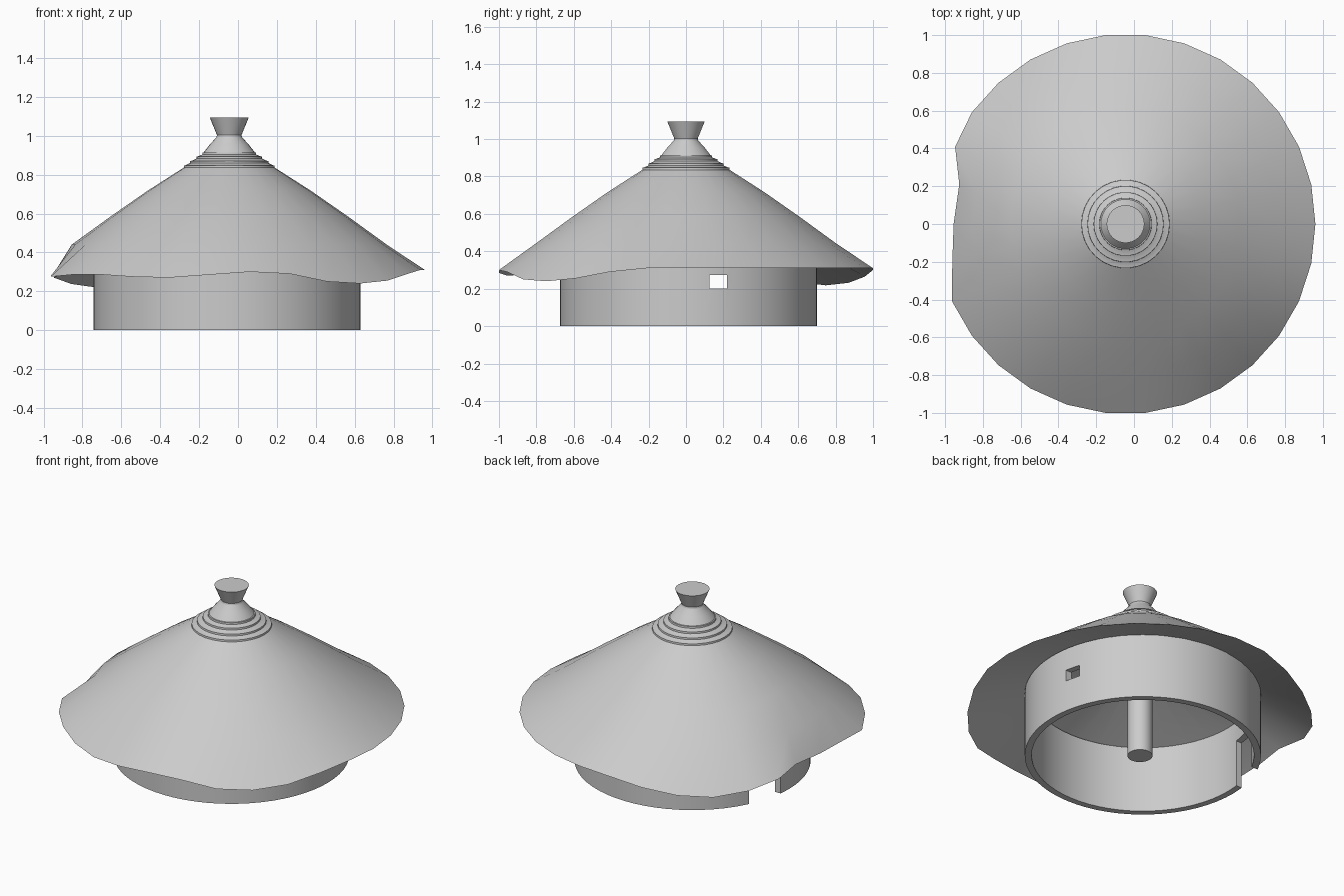
import bpy, bmesh
from math import sin, cos, radians, pi

if "Cube" in bpy.data.objects:
    bpy.data.objects.remove(bpy.data.objects["Cube"])

AX, STEPS = -0.045, 30        # roof axis and number of sides
WX, WY = -0.056, 0.013        # wall centre


def smooth(ob, angle=32):
    bpy.ops.object.select_all(action='DESELECT')
    ob.select_set(True)
    bpy.context.view_layer.objects.active = ob
    bpy.ops.object.shade_smooth_by_angle(angle=radians(angle))


def finish(name, bm):
    bmesh.ops.recalc_face_normals(bm, faces=bm.faces)
    me = bpy.data.meshes.new(name)
    bm.to_mesh(me)
    bm.free()
    ob = bpy.data.objects.new(name, me)
    bpy.context.collection.objects.link(ob)
    smooth(ob)
    return ob


def lathe(profile, n, cx, cy, cap_ends=False, closed=False):
    """Rings of n points around a vertical axis."""
    bm = bmesh.new()
    rings = [[bm.verts.new((cx + r * cos(2 * pi * i / n), cy + r * sin(2 * pi * i / n), z))
              for i in range(n)] for r, z in profile]
    pairs = list(zip(rings, rings[1:]))
    if closed:
        pairs.append((rings[-1], rings[0]))
    for a, b in pairs:
        for i in range(n):
            j = (i + 1) % n
            bm.faces.new((a[i], a[j], b[j], b[i]))
    if cap_ends:
        bm.faces.new(rings[0])
        bm.faces.new(rings[-1])
    return bm, rings


def cut_box(target, lo, hi):
    """Cut a box out of the target and remove the cutter."""
    bm = bmesh.new()
    bmesh.ops.create_cube(bm, size=1)
    for v in bm.verts:
        v.co = [(a + b) / 2 + c * (b - a) for a, b, c in zip(lo, hi, v.co)]
    box = finish("cutter", bm)
    box.hide_render = True
    mod = target.modifiers.new("cut", 'BOOLEAN')
    mod.operation = 'DIFFERENCE'
    mod.solver = 'EXACT'
    mod.object = box
    bpy.context.view_layer.objects.active = target
    bpy.ops.object.modifier_apply(modifier=mod.name)
    bpy.data.objects.remove(box)


# Thatched roof: shallow underside, eaves, cone and small stepped bands near the peak
under = [(0.07, 0.625), (0.687, 0.417)]
profile = under + [(1.0055, 0.31), (0.81, 0.44), (0.61, 0.585), (0.42, 0.717)]
for r, z in [(0.232, 0.847), (0.2, 0.87), (0.167, 0.893), (0.137, 0.914)]:
    profile += [(r + 0.002, z - 0.011), (r + 0.001, z), (r - 0.006, z + 0.001)]
profile += [(0.1, 0.955), (0.068, 0.99), (0.062, 1.0)]
bm, rings = lathe(profile, STEPS, AX, 0)
eaves = rings[len(under)]
# Sagging eaves: rim height by vertex (12 degrees apart), flat elsewhere
rim = {8: .30, 9: .265, 10: .232, 11: .218, 12: .238, 13: .27, 14: .28, 15: .28,
       16: .28, 17: .275, 18: .285, 19: .287, 20: .275, 21: .27, 22: .285, 23: .30,
       24: .29, 25: .25, 26: .24, 27: .255, 28: .29}
for i, z in rim.items():
    eaves[i].co.z = z
# Eaves pulled in over the doorway
for i, x in {13: -.947, 14: -.925, 15: -.955, 16: -.962}.items():
    eaves[i].co.x = x
finish("roof", bm)

# Flared finial on the peak
bm, _ = lathe([(0.067, 0.99), (0.063, 1.003), (0.1, 1.093)], STEPS, AX, 0, cap_ends=True)
finish("roof_finial", bm)

# Central post
bm, _ = lathe([(0.073, 0.0), (0.073, 0.63)], 32, AX, 0, cap_ends=True)
finish("centre_post", bm)

# Round wall with a doorway and a small window
bm, _ = lathe([(0.687, 0), (0.687, 0.415), (0.647, 0.425), (0.647, 0)], 64, WX, WY, closed=True)
wall = finish("round_wall", bm)
cut_box(wall, (-0.85, 0.095, -0.1), (-0.45, 0.318, 0.30))
cut_box(wall, (0.45, 0.125, 0.2), (0.75, 0.22, 0.272))
smooth(wall)
